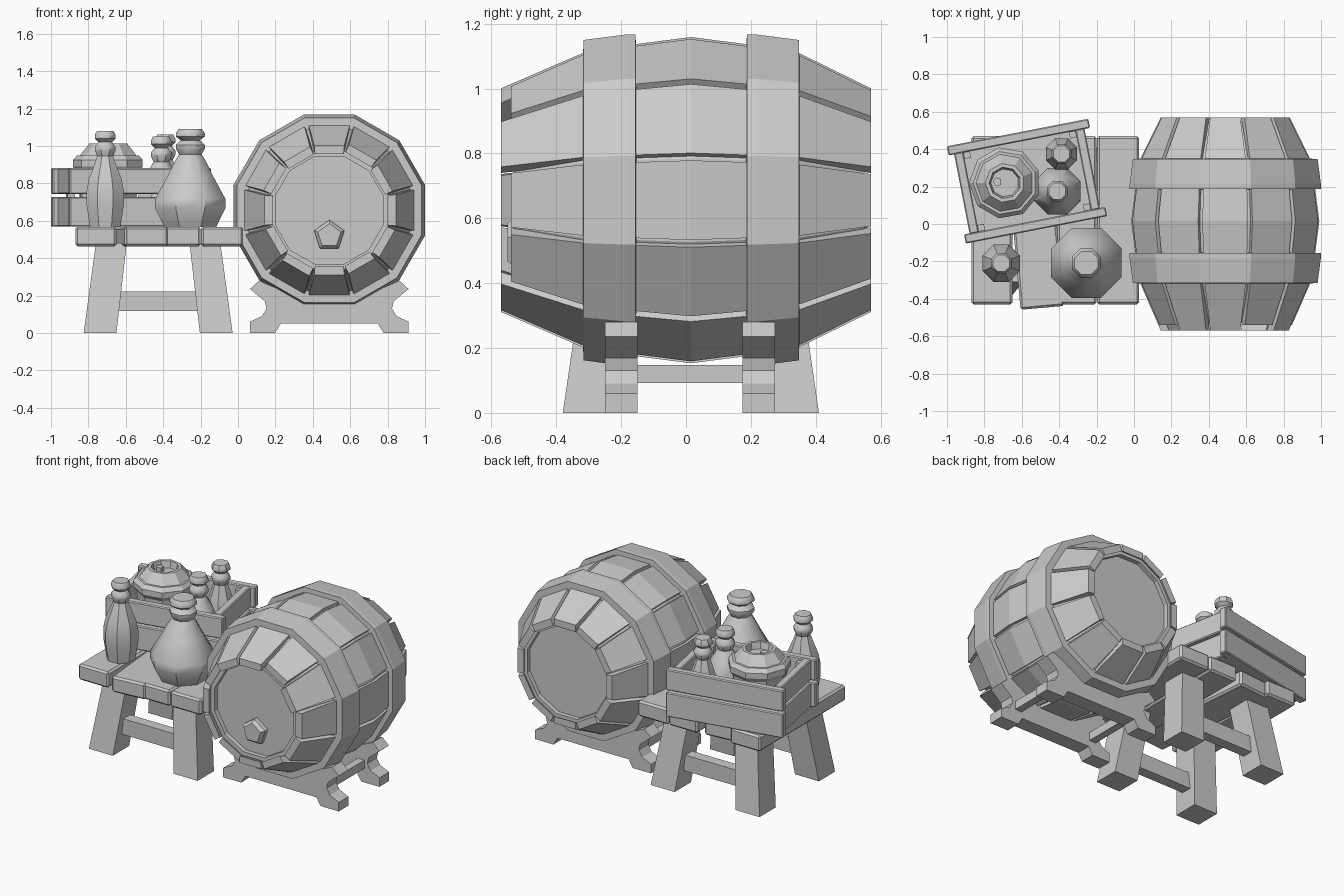
import bpy, bmesh
from math import pi, tan, cos, sin, radians
from mathutils import Matrix, Vector

if "Cube" in bpy.data.objects:
    bpy.data.objects.remove(bpy.data.objects["Cube"])


def finish(bm, name, mat=Matrix(), smooth=False, bevel=0):
    bmesh.ops.recalc_face_normals(bm, faces=bm.faces)
    me = bpy.data.meshes.new(name)
    bm.to_mesh(me)
    bm.free()
    ob = bpy.data.objects.new(name, me)
    bpy.context.collection.objects.link(ob)
    ob.matrix_world = mat
    if smooth:
        bpy.ops.object.select_all(action='DESELECT')
        ob.select_set(True)
        bpy.context.view_layer.objects.active = ob
        bpy.ops.object.shade_smooth_by_angle(angle=radians(40))
    if bevel:
        m = ob.modifiers.new("edge", 'BEVEL')
        m.width, m.segments = bevel, 1
    return ob


def loft(name, rings, closed=False, **kw):
    """Skin a list of point rings; cap the ends unless closed into a torus."""
    bm = bmesh.new()
    vs = [[bm.verts.new(p) for p in r] for r in rings]
    n = len(vs[0])
    pairs = list(zip(vs, vs[1:])) + ([(vs[-1], vs[0])] if closed else [])
    for a, b in pairs:
        for i in range(n):
            j = (i + 1) % n
            bm.faces.new((a[i], a[j], b[j], b[i]))
    if not closed:
        bm.faces.new(vs[0])
        bm.faces.new(vs[-1])
    return finish(bm, name, **kw)


def lathe(name, profile, sides, phase=0.5, **kw):
    rings = [[(r * cos(2 * pi * (i + phase) / sides),
               r * sin(2 * pi * (i + phase) / sides), z) for i in range(sides)]
             for r, z in profile]
    return loft(name, rings, **kw)


def box(name, size, loc, rot=0, parent=Matrix(), bevel=0):
    bm = bmesh.new()
    bmesh.ops.create_cube(bm, size=1, matrix=Matrix.Diagonal((*size, 1)))
    m = parent @ Matrix.Translation(loc) @ Matrix.Rotation(rot, 4, 'Z')
    return finish(bm, name, m, bevel=bevel)


# ---------- barrel, lying along y ----------
BX, BZ = 0.488, 0.656
AXIS = Matrix.Translation((BX, 0, BZ)) @ Matrix.Rotation(-pi / 2, 4, 'X')
K = 1 / cos(pi / 12)
curve = [(-0.57, 0.345), (-0.32, 0.453), (-0.18, 0.478), (0.015, 0.503),
         (0.21, 0.478), (0.35, 0.453), (0.57, 0.345)]

# staves, every other one set back at the front
for k in range(12):
    secs = []
    for y, a in curve:
        if y == -0.57 and k in (0, 1, 4, 7, 10):
            y, a = -0.54, 0.357
        w, b = a * tan(pi / 12) - 0.012, a - 0.045
        wi = b * tan(pi / 12) - 0.004
        secs.append([(a, -w, y), (a, w, y), (b, wi, y), (b, -wi, y)])
    loft("stave", secs, mat=AXIS @ Matrix.Rotation(k * pi / 6, 4, 'Z'))

# inner shell with recessed heads
shell = [(0.298, -0.50), (0.298, -0.53), (0.325, -0.53)]
shell += [((a - 0.022) * K, y) for y, a in curve[1:-1]]
shell += [(0.325, 0.55), (0.298, 0.55), (0.298, 0.52)]
lathe("barrel_shell", shell, 12, mat=AXIS)

# hoops
for s in (-1, 1):
    prof = [(0.43, 0.167), (0.511, 0.172), (0.511, 0.2), (0.494, 0.332), (0.43, 0.334)]
    prof = [(r * K, 0.016 + s * y) for r, y in prof]
    lathe("hoop", prof, 12, closed=True, mat=AXIS)

# bung on the front head
lathe("bung", [(0.085, 0.08), (0.085, 0.02), (0.065, 0)], 5, phase=-1.25,
      mat=Matrix.Translation((BX, -0.55, 0.52)) @ Matrix.Rotation(-pi / 2, 4, 'X'))

# ---------- cradle ----------
half = [(0.26, 0.05), (0.29, 0), (0.424, 0), (0.424, 0.06), (0.36, 0.09), (0.335, 0.13),
        (0.345, 0.17), (0.424, 0.235), (0.375, 0.28), (0.25, 0.225), (0.13, 0.18)]
outline = half + [(-x, z) for x, z in reversed(half)]
for y in (-0.2, 0.225):
    loft("cradle_support", [[(BX + x, y + d, z) for x, z in outline] for d in (-0.05, 0.05)])
for s in (-1, 1):
    box("cradle_rod", (0.05, 0.36, 0.055), (BX + s * 0.29, 0.0125, 0.12))

# ---------- table ----------
planks = [(-0.76, 0.22, 0.02, 0), (-0.53, 0.235, 0.0, 0.09),
          (-0.305, 0.21, 0.02, 0), (-0.085, 0.225, 0.02, 0)]
for x, w, y, r in planks:
    box("table_plank", (w, 0.9, 0.105), (x, y, 0.515), r, bevel=0.012)
for sx in (-1, 1):
    for sy in (-1, 1):
        def quad(x0, x1, y0, y1, z):
            return [(-0.427 + sx * x, 0.015 + sy * y, z)
                    for x, y in ((x0, y0), (x1, y0), (x1, y1), (x0, y1))]
        loft("table_leg", [quad(0.223, 0.398, 0.225, 0.395, 0),
                           quad(0.168, 0.333, 0.165, 0.325, 0.48)])
for s in (-1, 1):
    box("table_stretcher", (0.52, 0.07, 0.105), (-0.427, 0.015 + s * 0.285, 0.17))

# ---------- crate ----------
C = Matrix.Translation((-0.572, 0.229, 0.568)) @ Matrix.Rotation(radians(11), 4, 'Z')
for z, h in ((0.08, 0.16), (0.244, 0.138)):
    for s in (-1, 1):
        box("crate_long_board", (0.77, 0.05, h), (0, s * 0.24, z), parent=C, bevel=0.006)
        box("crate_short_board", (0.05, 0.44, h), (s * 0.33, 0, z), parent=C, bevel=0.006)
for sx in (-1, 1):
    for sy in (-1, 1):
        box("crate_post", (0.04, 0.04, 0.29), (sx * 0.29, sy * 0.2, 0.148), parent=C)
box("crate_floor", (0.66, 0.46, 0.03), (0, 0, 0.018), parent=C)

# ---------- jar in the crate ----------
jar = [(0.11, 0.59), (0.155, 0.7), (0.17, 0.86), (0.192, 0.89), (0.192, 0.925),
       (0.17, 0.95), (0.155, 0.95), (0.105, 1.012), (0.085, 1.012), (0.075, 0.97)]
lathe("lidded_jar", jar, 9, mat=Matrix.Translation((-0.69, 0.22, 0)))
lathe("jar_knob", [(0.025, 0.95), (0.025, 1.0)], 5,
      mat=Matrix.Translation((-0.73, 0.225, 0)))


# ---------- bottles ----------
def bottle(name, x, y, z0, top, body, neck, cap):
    """Body rings run up from z0; a collar and stopper finish at the top."""
    t = top
    prof = [(r, z0 + z) for r, z in body]
    prof += [(neck, t - 0.135), (cap, t - 0.105), (cap, t - 0.085),
             (neck * 0.85, t - 0.06), (cap, t - 0.04), (cap, t - 0.022), (cap * 0.8, t)]
    lathe(name, prof, 8, mat=Matrix.Translation((x, y, 0)), smooth=True)


bottle("slim_bottle", -0.71, -0.21, 0.567, 1.08,
       [(0.088, 0), (0.108, 0.12), (0.108, 0.19), (0.095, 0.255), (0.06, 0.34)], 0.046, 0.06)
bottle("round_bottle", -0.255, -0.208, 0.567, 1.09,
       [(0.15, 0), (0.203, 0.1), (0.203, 0.15), (0.13, 0.275), (0.085, 0.36)], 0.065, 0.084)
bottle("crate_bottle_slim", -0.388, 0.375, 0.59, 1.06,
       [(0.075, 0), (0.09, 0.11), (0.09, 0.17), (0.075, 0.24)], 0.043, 0.058)
bottle("crate_bottle_round", -0.41, 0.175, 0.59, 1.05,
       [(0.1, 0), (0.135, 0.09), (0.135, 0.14), (0.09, 0.25)], 0.045, 0.06)
